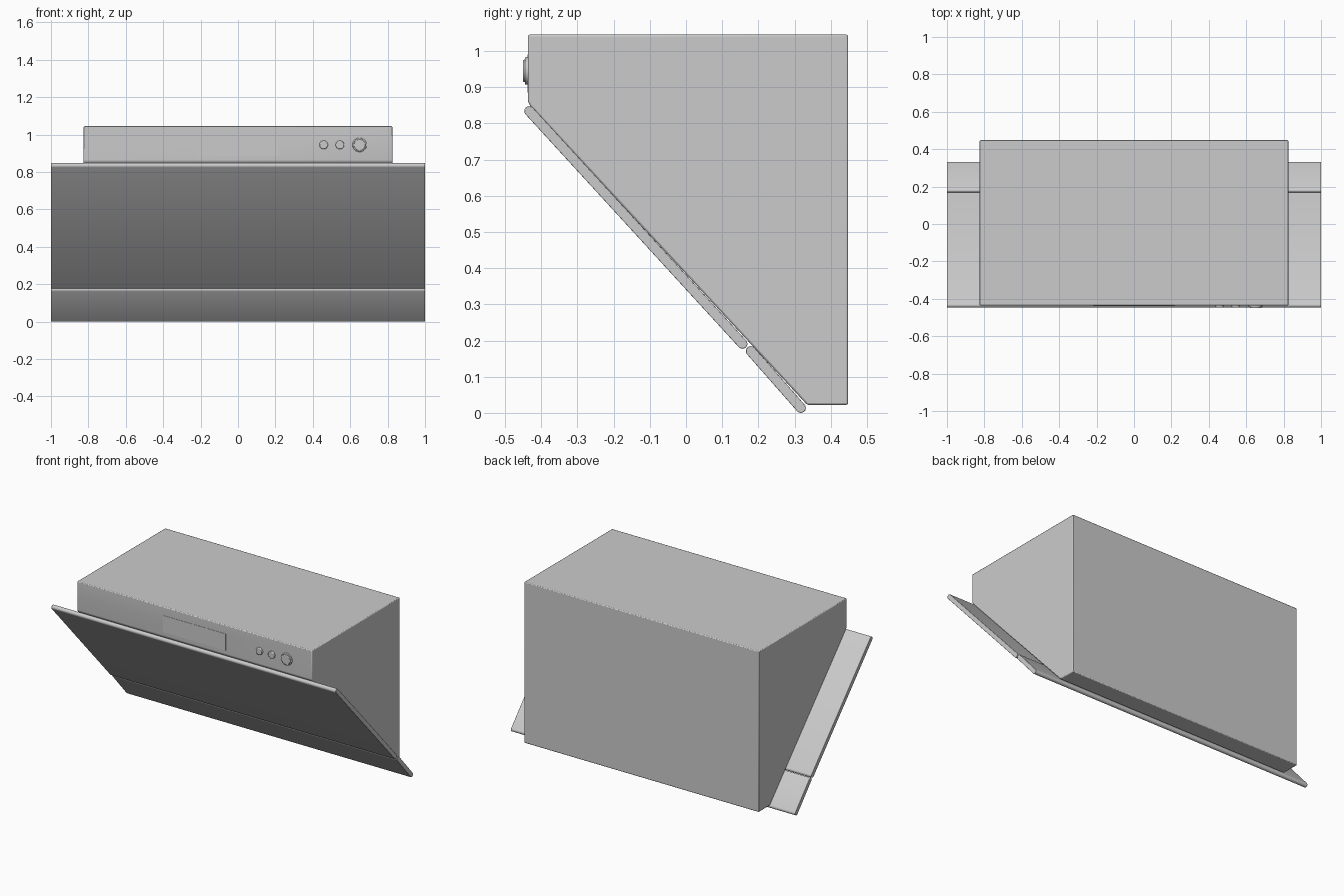
import bpy, bmesh, math

if "Cube" in bpy.data.objects:
    bpy.data.objects.remove(bpy.data.objects["Cube"])


def finish(obj, bevel=0.0, segments=2):
    if bevel:
        mod = obj.modifiers.new("soft_edges", 'BEVEL')
        mod.width = bevel
        mod.segments = segments
        mod.limit_method = 'ANGLE'
        mod.angle_limit = math.radians(30)
    bpy.ops.object.select_all(action='DESELECT')
    obj.select_set(True)
    bpy.context.view_layer.objects.active = obj
    bpy.ops.object.shade_smooth_by_angle(angle=math.radians(35))
    return obj


def extrude_profile(name, points, half_width, bevel=0.0):
    """Extrude a (y, z) outline symmetrically along x."""
    bm = bmesh.new()
    face = bm.faces.new([bm.verts.new((-half_width, y, z)) for y, z in points])
    res = bmesh.ops.extrude_face_region(bm, geom=[face])
    verts = [v for v in res["geom"] if isinstance(v, bmesh.types.BMVert)]
    bmesh.ops.translate(bm, verts=verts, vec=(2 * half_width, 0, 0))
    bmesh.ops.recalc_face_normals(bm, faces=bm.faces)
    mesh = bpy.data.meshes.new(name)
    bm.to_mesh(mesh)
    bm.free()
    obj = bpy.data.objects.new(name, mesh)
    bpy.context.collection.objects.link(obj)
    return finish(obj, bevel)


def pill(a, b, r, steps=8):
    """Outline of a slab with rounded ends between centres a and b."""
    ang = math.atan2(b[1] - a[1], b[0] - a[0])
    pts = []
    for centre, start in ((b, ang - math.pi / 2), (a, ang + math.pi / 2)):
        for i in range(steps + 1):
            t = start + math.pi * i / steps
            pts.append((centre[0] + r * math.cos(t), centre[1] + r * math.sin(t)))
    return pts


def disc(name, x, z, radius, y_front, y_back, bevel):
    bpy.ops.mesh.primitive_cylinder_add(
        vertices=40, radius=radius, depth=y_back - y_front,
        location=(x, (y_front + y_back) / 2, z), rotation=(math.pi / 2, 0, 0))
    obj = bpy.context.object
    obj.name = name
    return finish(obj, bevel)


# Main housing with slanted front
extrude_profile("housing", [(-0.437, 1.045), (0.448, 1.045), (0.448, 0.022),
                            (0.335, 0.022), (-0.43, 0.848), (-0.437, 0.86)],
                0.825, 0.005)

# Slanted front panels with rounded long edges
extrude_profile("upper_panel", pill((-0.433, 0.834), (0.156, 0.191), 0.0138), 1.0, 0.002)
extrude_profile("lower_panel", pill((0.179, 0.171), (0.3175, 0.0138), 0.0138), 1.0, 0.002)

# Flush display strip on the control face
extrude_profile("display_strip", [(-0.4385, 0.885), (-0.4385, 0.99),
                                  (-0.43, 0.99), (-0.43, 0.885)], 0.22)

# Two push buttons and a rotary knob with a collar
for i, x in enumerate((0.458, 0.545)):
    disc(f"button_{i + 1}", x, 0.945, 0.023, -0.446, -0.43, 0.004)
disc("knob_collar", 0.65, 0.945, 0.038, -0.445, -0.43, 0.003)
disc("knob", 0.65, 0.945, 0.031, -0.45, -0.43, 0.003)
